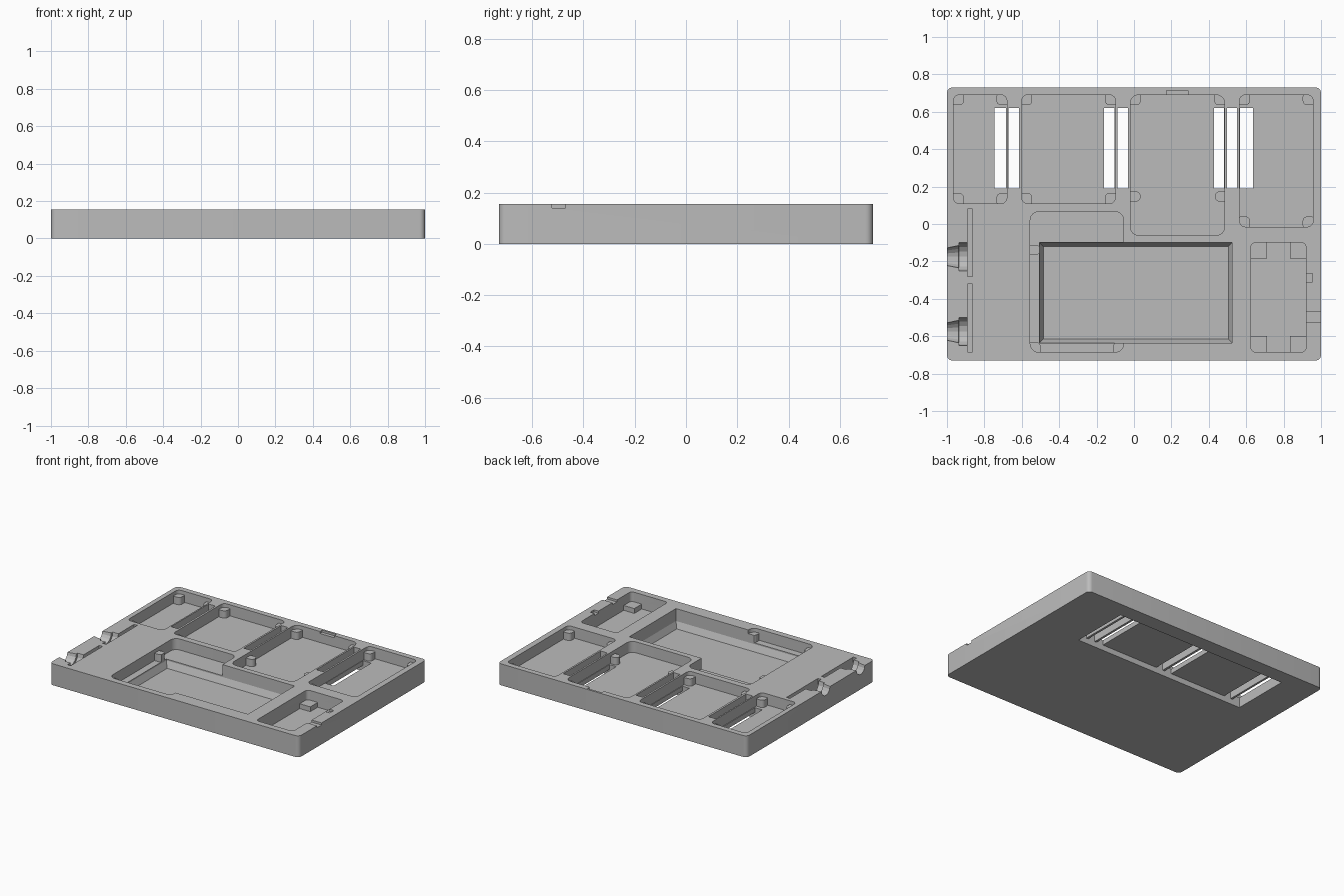
import bpy, bmesh, math

if "Cube" in bpy.data.objects:
    bpy.data.objects.remove(bpy.data.objects["Cube"])

TOP = 0.155
HIGH = 0.25          # cutters reach above the top face
FLOOR = 0.075        # shallow pocket floor
POST_TOP = 0.128

grey = bpy.data.materials.new("plain_grey")
grey.diffuse_color = (0.5, 0.5, 0.5, 1)
grey.use_nodes = True
grey.node_tree.nodes["Principled BSDF"].inputs["Base Color"].default_value = grey.diffuse_color


def outline(x0, x1, y0, y1, r=0.0, n=6):
    """Rounded rectangle, counter-clockwise."""
    if r <= 0:
        return [(x0, y0), (x1, y0), (x1, y1), (x0, y1)]
    pts = []
    for cx, cy, a in ((x1 - r, y1 - r, 0), (x0 + r, y1 - r, 90),
                      (x0 + r, y0 + r, 180), (x1 - r, y0 + r, 270)):
        for i in range(n + 1):
            t = math.radians(a + 90 * i / n)
            pts.append((cx + r * math.cos(t), cy + r * math.sin(t)))
    return pts


def loft(name, rings):
    """Closed solid through rings of 3D points."""
    bm = bmesh.new()
    rows = [[bm.verts.new(p) for p in ring] for ring in rings]
    n = len(rows[0])
    for a, b in zip(rows, rows[1:]):
        for i in range(n):
            j = (i + 1) % n
            bm.faces.new((a[i], a[j], b[j], b[i]))
    bm.faces.new(rows[0])
    bm.faces.new(rows[-1])
    bmesh.ops.recalc_face_normals(bm, faces=bm.faces)
    me = bpy.data.meshes.new(name)
    bm.to_mesh(me)
    bm.free()
    ob = bpy.data.objects.new(name, me)
    me.materials.append(grey)
    bpy.context.collection.objects.link(ob)
    return ob


def prism(name, x0, x1, y0, y1, z0, z1, r=0.0):
    pts = outline(x0, x1, y0, y1, r)
    return loft(name, [[(x, y, z) for x, y in pts] for z in (z0, z1)])


tray = prism("tray", -1, 1, -0.73, 0.73, 0, TOP, 0.03)


def combine(tool, op="DIFFERENCE"):
    tool.hide_render = True
    mod = tray.modifiers.new("bool", "BOOLEAN")
    mod.operation, mod.solver, mod.object = op, "EXACT", tool
    bpy.context.view_layer.objects.active = tray
    bpy.ops.object.modifier_apply(modifier=mod.name)
    bpy.data.objects.remove(tool)


def cut(x0, x1, y0, y1, z0, z1=HIGH, r=0.0):
    combine(prism("cutter", x0, x1, y0, y1, z0, z1, r))


def post(x0, x1, y0, y1, z0, z1=POST_TOP, r=0.0):
    combine(prism("post", x0, x1, y0, y1, z0 - 0.01, z1, r), "UNION")


def corner_posts(x0, x1, y0, y1, s, corners, z0, z1, r):
    """Posts in chosen corners (L/R + T/B), running slightly into the walls."""
    e = 0.015
    for c in corners:
        xa, xb = (x0 - e, x0 + s) if "L" in c else (x1 - s, x1 + e)
        ya, yb = (y0 - e, y0 + s) if "B" in c else (y1 - s, y1 + e)
        post(xa, xb, ya, yb, z0, z1, r)


# module pockets
ALL = ("LT", "RT", "LB", "RB")
pockets = [
    ((-0.965, -0.68, 0.11, 0.69), 0.03, ALL),
    ((-0.60, -0.10, 0.11, 0.69), 0.03, ALL),
    ((-0.02, 0.485, -0.06, 0.69), 0.045, ("LT", "RT")),
    ((0.565, 0.957, -0.015, 0.69), 0.03, ALL),
    ((-0.555, -0.055, -0.685, 0.065), 0.045, ("LB", "RB")),
]
for box, r, corners in pockets:
    cut(*box, FLOOR, r=r)
for box, r, corners in pockets:
    corner_posts(*box, 0.055, corners, FLOOR, POST_TOP, 0.024)

# side bumps on the pocket walls
for x0, x1, y in ((-0.035, 0.035, 0.147), (0.433, 0.50, 0.147), (-0.57, -0.50, -0.138)):
    post(x0, x1, y - 0.027, y + 0.027, FLOOR, POST_TOP, 0.025)

# strap recess in the underside
cut(-0.745, 0.635, 0.19, 0.62, -0.1, 0.04)

# strap slots, in pockets and in the rim between them
for x0, x1 in ((-0.745, -0.685), (-0.16, -0.104), (0.427, 0.481), (0.568, 0.635)):
    cut(x0, x1, 0.19, 0.62, -0.1, 0.1)
for x0, x1 in ((-0.67, -0.615), (-0.087, -0.032), (0.497, 0.552)):
    cut(x0, x1, 0.19, 0.62, -0.1)

# screen pocket with sloped lower walls
sx0, sx1, sy0, sy1 = -0.505, 0.525, -0.635, -0.10
rings = [[(x, y, z) for x, y in outline(sx0 + d, sx1 - d, sy0 + d, sy1 - d)]
         for d, z in ((0.02, 0.02), (0, 0.065), (0, HIGH))]
combine(loft("screen_cutter", rings))

# switch pocket with square corner blocks
switch = (0.625, 0.92, -0.685, -0.10)
cut(*switch, 0.05, r=0.025)
corner_posts(*switch, 0.085, ALL, 0.05, 0.085, 0)

# shallow cable notches
for x0, x1, y0, y1 in ((0.90, 0.955, -0.31, -0.265), (0.90, 1.1, -0.523, -0.47),
                       (0.175, 0.29, 0.67, 0.715)):
    cut(x0, x1, y0, y1, 0.14)

# jack plate slots and stepped funnels on the left edge
for y0, y1, yc in ((-0.28, 0.08, -0.175), (-0.685, -0.32, -0.575)):
    cut(-0.89, -0.863, y0, y1, 0.06)
    jack = [[(x, yc + r * math.cos(math.tau * i / 16), TOP + r * math.sin(math.tau * i / 16))
             for i in range(16)]
            for x, r in ((-1.02, 0.043), (-0.937, 0.06), (-0.936, 0.075), (-0.88, 0.075))]
    combine(loft("jack_cutter", jack))

# rounded corners shaded smooth, all other edges sharp
bpy.ops.object.select_all(action="DESELECT")
tray.select_set(True)
bpy.context.view_layer.objects.active = tray
bpy.ops.object.shade_smooth_by_angle(angle=math.radians(20))
